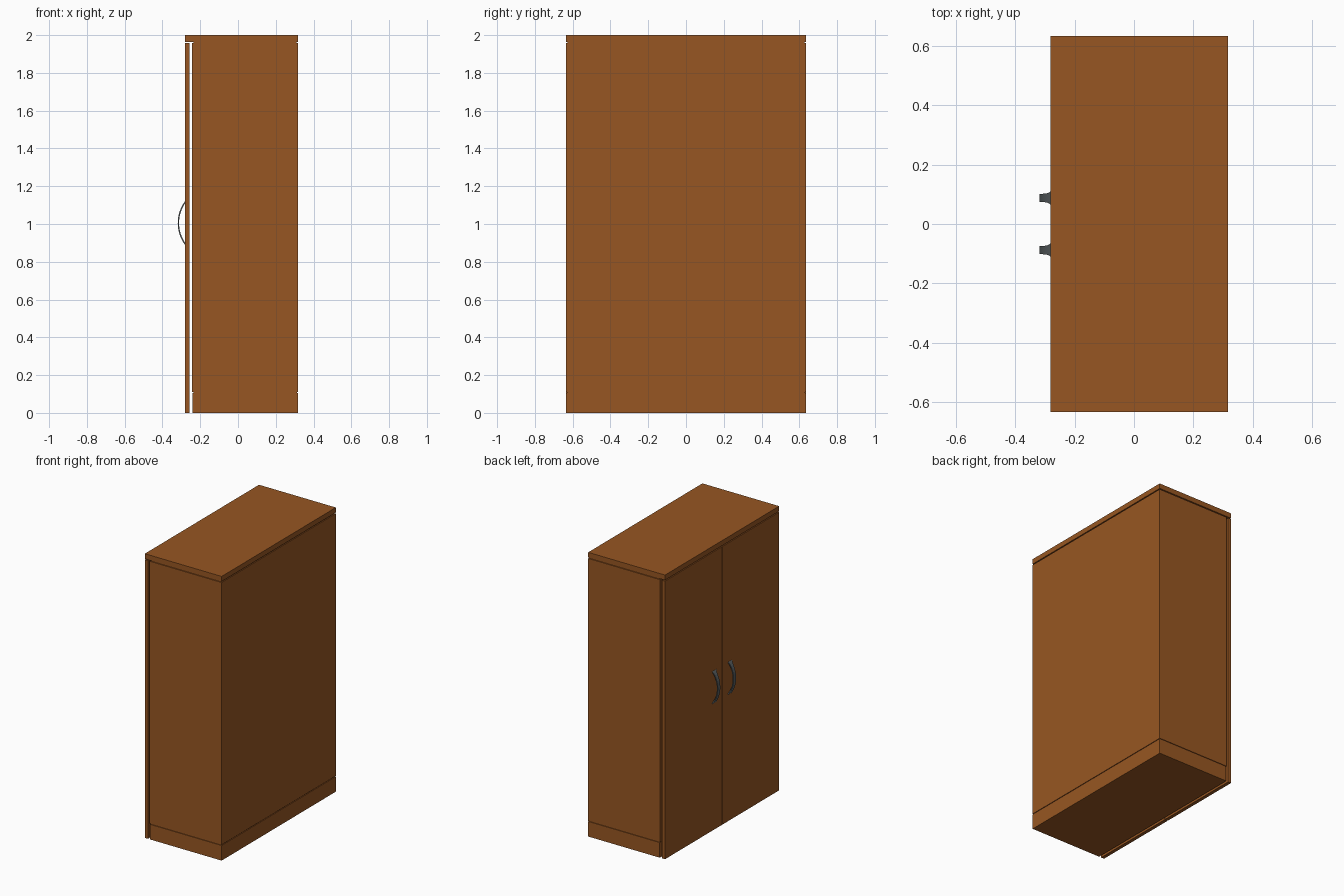
import bpy, bmesh, math

if "Cube" in bpy.data.objects:
    bpy.data.objects.remove(bpy.data.objects["Cube"])

def material(name, rgb):
    m = bpy.data.materials.new(name)
    m.diffuse_color = (*rgb, 1)
    m.use_nodes = True
    m.node_tree.nodes["Principled BSDF"].inputs["Base Color"].default_value = m.diffuse_color
    return m

wood = material("brown wood", (0.31, 0.094, 0.016))
metal = material("dark grey metal", (0.10, 0.115, 0.12))

def finish(name, bm, mat):
    bmesh.ops.recalc_face_normals(bm, faces=bm.faces)
    me = bpy.data.meshes.new(name)
    bm.to_mesh(me)
    bm.free()
    me.materials.append(mat)
    ob = bpy.data.objects.new(name, me)
    bpy.context.collection.objects.link(ob)
    return ob

def box(name, x0, x1, y0, y1, z0, z1, mat=wood):
    bm = bmesh.new()
    bmesh.ops.create_cube(bm, size=1)
    for v in bm.verts:
        v.co = ((x0 + x1) / 2 + v.co.x * (x1 - x0),
                (y0 + y1) / 2 + v.co.y * (y1 - y0),
                (z0 + z1) / 2 + v.co.z * (z1 - z0))
    return finish(name, bm, mat)

W = 0.635
# carcass: plinth, body, and top with narrow shadow gaps
box("plinth", -0.24, 0.317, -W, W, 0, 0.106)
box("plinth_joint", -0.235, 0.312, -W + 0.005, W - 0.005, 0.106, 0.111)
box("body", -0.243, 0.317, -W, W, 0.111, 1.957)
box("top_joint", -0.235, 0.31, -W + 0.007, W - 0.007, 1.957, 1.964)
box("top_panel", -0.281, 0.317, -W, W, 1.964, 2.0)

# curved ribbon handle, wider at its ends
def handle(name, yc):
    n, z0, half, rise, t = 24, 1.005, 0.115, 0.038, 0.007
    r = (half * half + rise * rise) / (2 * rise)
    amax = math.asin(half / r)
    xc = -0.281 - rise + r
    bm = bmesh.new()
    rings = []
    for i in range(n + 1):
        u = -1 + 2 * i / n
        a = u * amax
        w = 0.014 + 0.009 * abs(u) ** 8
        ring = []
        for rad, s in ((r, -1), (r, 1), (r - t, 1), (r - t, -1)):
            ring.append(bm.verts.new((xc - rad * math.cos(a), yc + s * w,
                                      z0 + rad * math.sin(a))))
        rings.append(ring)
    for a, b in zip(rings, rings[1:]):
        for k in range(4):
            bm.faces.new((a[k], a[(k + 1) % 4], b[(k + 1) % 4], b[k]))
    bm.faces.new(rings[0])
    bm.faces.new(rings[-1])
    ob = finish(name, bm, metal)
    bpy.context.view_layer.objects.active = ob
    ob.select_set(True)
    bpy.ops.object.shade_smooth_by_angle(angle=math.radians(30))
    ob.select_set(False)

# pair of doors and handles
for side, s in (("left", 1), ("right", -1)):
    a, b = sorted((s * 0.003, s * W))
    box(side + "_door", -0.281, -0.257, a, b, 0, 1.957)
    handle(side + "_handle", s * 0.088)
